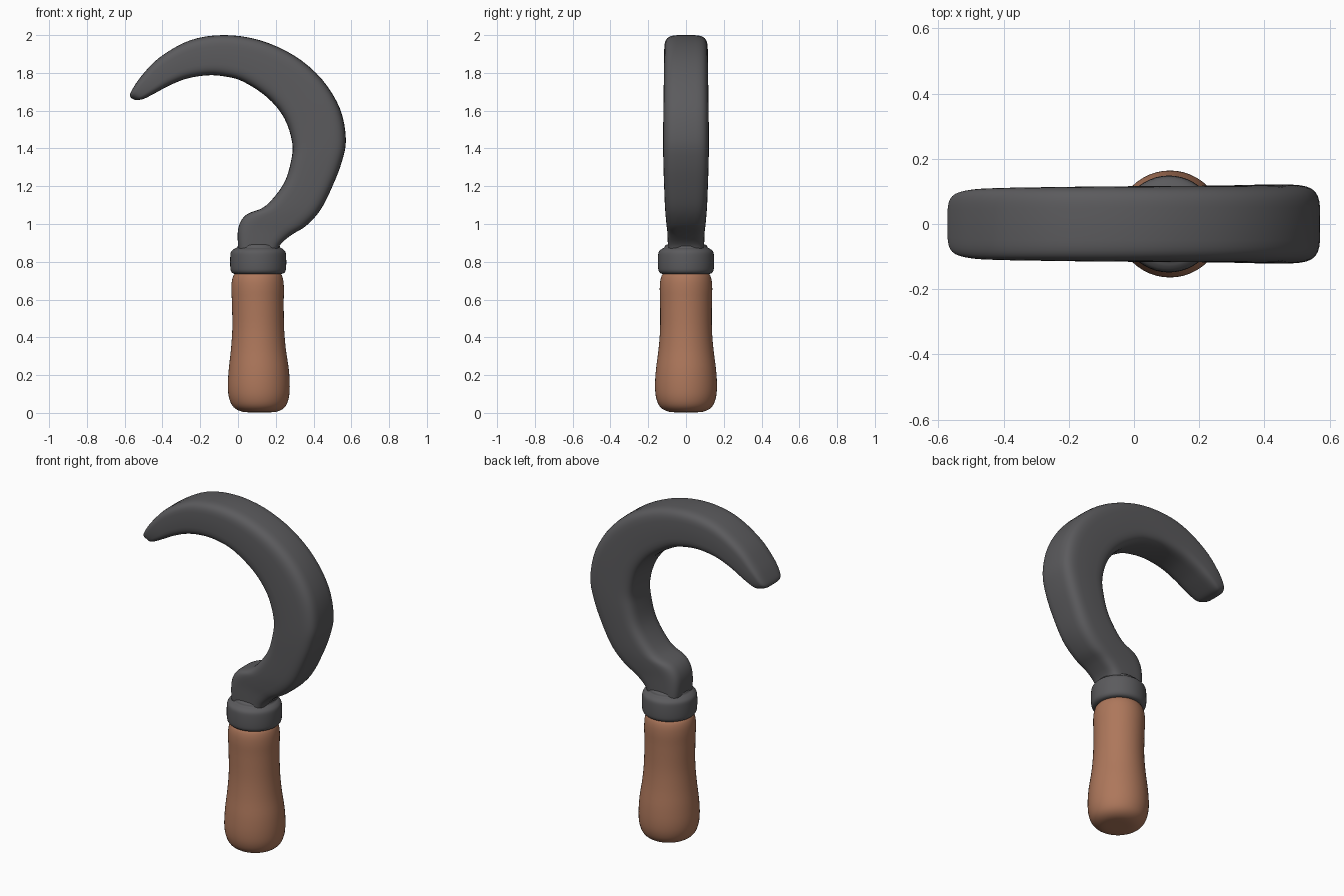
import bpy, bmesh, math
from mathutils import Vector


def material(name, rgb):
    m = bpy.data.materials.new(name)
    m.diffuse_color = (*rgb, 1)
    return m


iron = material("dark iron", (0.105, 0.104, 0.11))
wood = material("brown wood", (0.42, 0.185, 0.105))


def smooth_rows(rows, steps):
    """Catmull-Rom interpolation through rows of numbers."""
    out = []
    for i in range(len(rows) - 1):
        a, b = rows[max(i - 1, 0)], rows[i]
        c, d = rows[i + 1], rows[min(i + 2, len(rows) - 1)]
        for s in range(steps):
            t = s / steps
            out.append([0.5 * (2 * q + (r - p) * t + (2 * p - 5 * q + 4 * r - w) * t * t
                               + (3 * q - p - 3 * r + w) * t ** 3)
                        for p, q, r, w in zip(a, b, c, d)])
    out.append(list(rows[-1]))
    return out


def skin(name, rings, mat):
    """Join rings of points into a closed smooth surface with capped ends."""
    bm = bmesh.new()
    vs = [[bm.verts.new(p) for p in ring] for ring in rings]
    n = len(rings[0])
    for a, b in zip(vs, vs[1:]):
        for i in range(n):
            bm.faces.new((a[i], a[(i + 1) % n], b[(i + 1) % n], b[i]))
    bm.faces.new(vs[0])
    bm.faces.new(vs[-1])
    bmesh.ops.recalc_face_normals(bm, faces=bm.faces[:])
    for f in bm.faces:
        f.smooth = True
    me = bpy.data.meshes.new(name)
    bm.to_mesh(me)
    bm.free()
    me.materials.append(mat)
    ob = bpy.data.objects.new(name, me)
    bpy.context.collection.objects.link(ob)
    return ob


def lathe(name, profile, mat, n=48):
    rings = []
    for r, z, cx in smooth_rows(profile, 4):
        rings.append([(cx + r * math.cos(2 * math.pi * i / n),
                       r * math.sin(2 * math.pi * i / n), z) for i in range(n)])
    return skin(name, rings, mat)


# Wooden handle: radius, height, axis x
lathe("handle", [
    (0.02, 0.003, 0.115), (0.09, 0.006, 0.114), (0.135, 0.03, 0.112), (0.157, 0.075, 0.111),
    (0.164, 0.14, 0.11), (0.159, 0.23, 0.11), (0.145, 0.34, 0.108), (0.137, 0.45, 0.107),
    (0.137, 0.58, 0.105), (0.139, 0.66, 0.104), (0.134, 0.71, 0.104), (0.119, 0.738, 0.105),
    (0.08, 0.75, 0.106)], wood)

# Iron collar
lathe("collar", [
    (0.08, 0.735, 0.107), (0.125, 0.736, 0.107), (0.143, 0.748, 0.107), (0.148, 0.775, 0.107),
    (0.148, 0.825, 0.107), (0.144, 0.852, 0.107), (0.13, 0.867, 0.108), (0.115, 0.875, 0.109),
    (0.105, 0.89, 0.11), (0.06, 0.90, 0.11)], iron)

# Curved blade: outer x, outer z, inner x, inner z, half thickness in y
blade = [
    (0.205, 0.80, 0.015, 0.80, 0.093), (0.217, 0.88, 0.0, 0.89, 0.096),
    (0.28, 0.94, 0.003, 0.985, 0.099), (0.36, 0.99, 0.045, 1.05, 0.105),
    (0.437, 1.075, 0.145, 1.095, 0.111), (0.50, 1.20, 0.24, 1.21, 0.116),
    (0.55, 1.33, 0.28, 1.33, 0.12), (0.571, 1.45, 0.287, 1.43, 0.121),
    (0.54, 1.61, 0.245, 1.56, 0.12), (0.445, 1.765, 0.155, 1.67, 0.118),
    (0.30, 1.89, 0.025, 1.755, 0.117), (0.115, 1.973, -0.075, 1.782, 0.116),
    (-0.075, 2.0, -0.165, 1.787, 0.115), (-0.255, 1.972, -0.27, 1.77, 0.113),
    (-0.415, 1.882, -0.36, 1.735, 0.111), (-0.51, 1.785, -0.435, 1.695, 0.107),
    (-0.56, 1.712, -0.495, 1.664, 0.095), (-0.572, 1.68, -0.525, 1.657, 0.072),
    (-0.562, 1.665, -0.545, 1.657, 0.04)]


def power(v, e):
    return math.copysign(abs(v) ** e, v)


rings = []
N = 40
for ox, oz, ix, iz, h in smooth_rows(blade, 4):
    o, i = Vector((ox, 0, oz)), Vector((ix, 0, iz))
    mid, half = (o + i) / 2, (o - i) / 2
    ring = []
    for k in range(N):
        a = 2 * math.pi * k / N
        ring.append(mid + half * power(math.cos(a), 0.45)
                    + Vector((0, h * power(math.sin(a), 0.45), 0)))
    rings.append(ring)
skin("blade", rings, iron)
